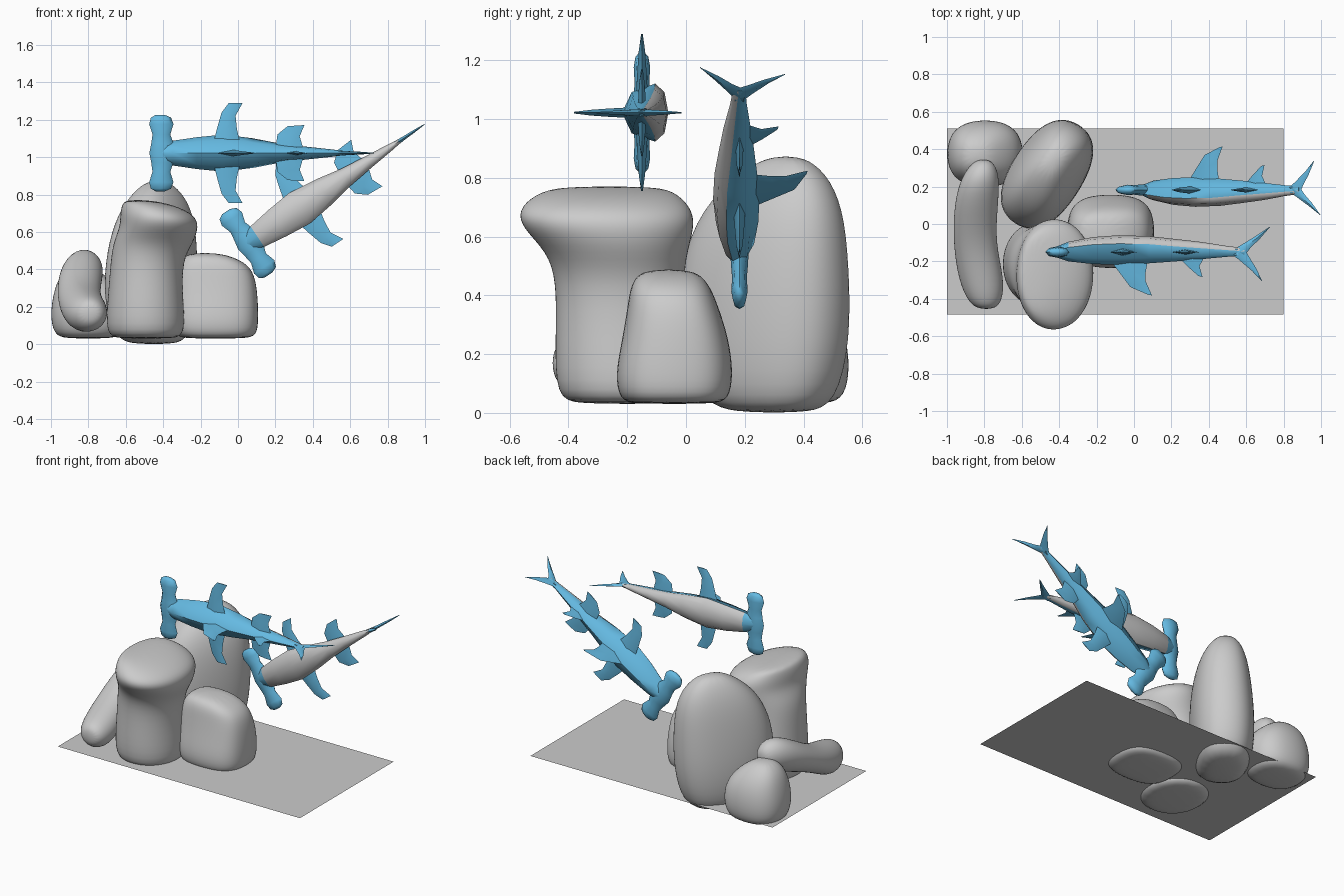
import bpy, bmesh
from math import cos, sin, pi, radians, copysign
from mathutils import Matrix

if "Cube" in bpy.data.objects:
    bpy.data.objects.remove(bpy.data.objects["Cube"])


def material(name, color):
    m = bpy.data.materials.new(name)
    m.diffuse_color = color
    m.use_nodes = True
    m.node_tree.nodes["Principled BSDF"].inputs["Base Color"].default_value = m.diffuse_color
    return m


BLUE = material("shark_blue", (0.13, 0.49, 0.76, 1))
GREY = material("belly_grey", (0.56, 0.55, 0.54, 1))


def loft(name, rings, mat=Matrix(), grey=None, materials=(), angle=None, subdiv=0):
    """Skin a list of closed rings; grey(centre) picks the second material."""
    bm = bmesh.new()
    rows = [[bm.verts.new(p) for p in ring] for ring in rings]
    n = len(rows[0])
    for a, b in zip(rows, rows[1:]):
        for i in range(n):
            j = (i + 1) % n
            bm.faces.new((a[i], a[j], b[j], b[i]))
    bm.faces.new(rows[0])
    bm.faces.new(rows[-1])
    for f in bm.faces:
        f.smooth = True
        if grey and grey(f.calc_center_median()):
            f.material_index = 1
    bmesh.ops.transform(bm, matrix=mat, verts=bm.verts)
    bmesh.ops.recalc_face_normals(bm, faces=bm.faces)
    me = bpy.data.meshes.new(name)
    bm.to_mesh(me)
    bm.free()
    for m in materials:
        me.materials.append(m)
    if angle:
        me.set_sharp_from_angle(angle=radians(angle))
    ob = bpy.data.objects.new(name, me)
    bpy.context.collection.objects.link(ob)
    if subdiv:
        mod = ob.modifiers.new("smooth", 'SUBSURF')
        mod.levels = mod.render_levels = subdiv
    return ob


# ---------- sharks: local axes are length, dorsal, sideways ----------
# body stations: length, top, bottom, widest line, half width
BODY = [(-.44, .02, -.02, -.005, .03), (-.35, .05, -.055, -.025, .066),
        (-.22, .064, -.08, -.04, .085), (-.08, .068, -.09, -.045, .099),
        (.08, .06, -.085, -.042, .079), (.22, .05, -.07, -.03, .052),
        (.36, .038, -.054, -.02, .035), (.5, .025, -.032, -.01, .02),
        (.59, .02, -.022, -.003, .008)]

# hammer stations: sideways, front, back, half thickness
HAMMER = [(.204, -.44, -.39, .01), (.19, -.466, -.358, .022), (.155, -.475, -.345, .028),
          (.10, -.457, -.362, .025), (.05, -.464, -.345, .029), (0, -.474, -.335, .031)]

# fin rows: (lead length, lead height), (trail length, trail height), half thickness
SIDE_FINS = {
    "pectoral_fin": [((-.13, .06), (.01, .06), .02), ((-.11, .14), (-.006, .13), .016),
                     ((-.088, .217), (-.013, .2), .011), ((-.05, .267), (.024, .267), .003)],
    "pelvic_fin": [((.2, .02), (.35, .02), .014), ((.211, .1), (.33, .09), .01),
                   ((.265, .144), (.355, .15), .003)]}
MID_FINS = {
    "dorsal_fin": [((-.13, .04), (.075, .04), .018), ((-.07, .12), (.062, .11), .014),
                   ((-.02, .187), (.062, .155), .01), ((.075, .228), (.096, .232), .003)],
    "second_dorsal_fin": [((.24, .03), (.38, .02), .011), ((.29, .08), (.35, .075), .008),
                          ((.345, .128), (.366, .133), .003)],
    "tail_upper_lobe": [((.49, -.01), (.59, -.02), .014), ((.56, .04), (.618, .03), .01),
                        ((.63, .1), (.652, .085), .007), ((.68, .153), (.686, .155), .002)],
    "tail_lower_lobe": [((.49, .01), (.59, .02), .014), ((.57, -.036), (.625, -.025), .01),
                        ((.65, -.085), (.672, -.07), .007), ((.722, -.133), (.728, -.135), .002)]}


def shark(name, mat):
    def part(label, rings, grey=None):
        loft(f"{name}_{label}", rings, mat, grey, (BLUE, GREY), 50)

    # body with grey belly below its widest line
    rings = []
    for u, top, bot, mid, w in BODY:
        ring = []
        for k in range(8):
            s, c = sin(k * pi / 4), cos(k * pi / 4)
            ring.append((u, mid + s * ((top - mid) if s > 0 else (mid - bot)), c * w))
        rings.append(ring)

    def belly(c):
        for a, b in zip(BODY, BODY[1:]):
            if a[0] < c.x < b[0]:
                return c.x > -.35 and c.y < (a[3] + b[3]) / 2
        return False
    part("body", rings, belly)

    # hammer head
    full = HAMMER + [(-w, a, b, t) for w, a, b, t in HAMMER[-2::-1]]
    part("hammer_head", [[((a + b) / 2 + cos(k * pi / 4) * (b - a) / 2,
                           sin(k * pi / 4) * t, w) for k in range(8)]
                         for w, a, b, t in full])

    # fins have a thin diamond section
    for label, rows in SIDE_FINS.items():
        for side, s in (("left", 1), ("right", -1)):
            part(f"{side}_{label}", [[(a[0], 0, s * a[1]),
                                      ((a[0] + b[0]) / 2, t, s * (a[1] + b[1]) / 2),
                                      (b[0], 0, s * b[1]),
                                      ((a[0] + b[0]) / 2, -t, s * (a[1] + b[1]) / 2)]
                                     for a, b, t in rows])
    for label, rows in MID_FINS.items():
        part(label, [[(a[0], a[1], 0), ((a[0] + b[0]) / 2, (a[1] + b[1]) / 2, t),
                      (b[0], b[1], 0), ((a[0] + b[0]) / 2, (a[1] + b[1]) / 2, -t)]
                     for a, b, t in rows])


def frame(origin, pitch, dorsal):
    c, s = cos(radians(pitch)), sin(radians(pitch))
    return Matrix(((c, 0, -s, origin[0]), (0, dorsal, 0, origin[1]),
                   (s, 0, c, origin[2]), (0, 0, 0, 1)))


shark("level_shark", frame((0, -.15, 1.022), 0, -1))
shark("diving_shark", frame((.394, .182, .771), 33.9, 1))


# ---------- rocks: sections are height, centre x, centre y, radius x, radius y ----------
def rock(name, sections, power=2, turn=0, lying=False):
    rings = []
    ca, sa = cos(radians(turn)), sin(radians(turn))
    for h, cx, cy, rx, ry in sections:
        ring = []
        for k in range(16):
            c, s = cos(k * pi / 8), sin(k * pi / 8)
            x = copysign(abs(c) ** (2 / power), c) * rx
            y = copysign(abs(s) ** (2 / power), s) * ry
            x, y = cx + x * ca - y * sa, cy + x * sa + y * ca
            ring.append((x, h, y) if lying else (x, y, h))
        rings.append(ring)
    loft(name, rings, subdiv=2)


rock("low_front_rock", [(.03, -.12, -.04, .16, .14), (.045, -.12, -.04, .225, .19),
                        (.13, -.125, -.04, .238, .205), (.25, -.125, -.035, .235, .185),
                        (.37, -.13, -.045, .225, .155), (.44, -.14, -.055, .185, .135),
                        (.49, -.18, -.06, .09, .09)], 2.8)
rock("ledge_rock", [(.03, -.49, -.2, .15, .17), (.05, -.495, -.21, .22, .24),
                    (.25, -.495, -.22, .205, .23), (.45, -.49, -.225, .195, .22),
                    (.55, -.45, -.235, .22, .245), (.63, -.42, -.265, .215, .30),
                    (.69, -.43, -.275, .205, .305), (.745, -.48, -.27, .145, .25),
                    (.772, -.54, -.26, .06, .17)], 2.1)
rock("tall_back_rock", [(0, -.45, .3, .12, .09), (.03, -.46, .28, .25, .17),
                        (.25, -.47, .265, .325, .2), (.5, -.46, .265, .32, .19),
                        (.7, -.44, .295, .265, .16), (.82, -.43, .33, .16, .1),
                        (.875, -.43, .34, .06, .04)], 2.4, 57)
rock("corner_rock", [(.03, -.8, .38, .12, .1), (.05, -.8, .38, .19, .165),
                     (.16, -.795, .375, .213, .188), (.28, -.80, .375, .19, .17),
                     (.37, -.83, .37, .125, .12), (.42, -.84, .37, .05, .05)], 2.4)
rock("leaning_rock", [(-.455, -.79, .17, .035, .035), (-.425, -.795, .165, .09, .085),
                      (-.3, -.815, .165, .127, .12), (-.1, -.855, .25, .115, .09),
                      (.1, -.845, .35, .12, .11), (.23, -.825, .4, .108, .12),
                      (.31, -.81, .41, .075, .085), (.345, -.805, .41, .03, .035)],
     lying=True)

# ---------- sea floor ----------
me = bpy.data.meshes.new("sea_floor")
me.from_pydata([(-1, -.485, .06), (.8, -.485, .06), (.8, .51, .06), (-1, .51, .06)], [], [(0, 1, 2, 3)])
bpy.context.collection.objects.link(bpy.data.objects.new("sea_floor", me))
